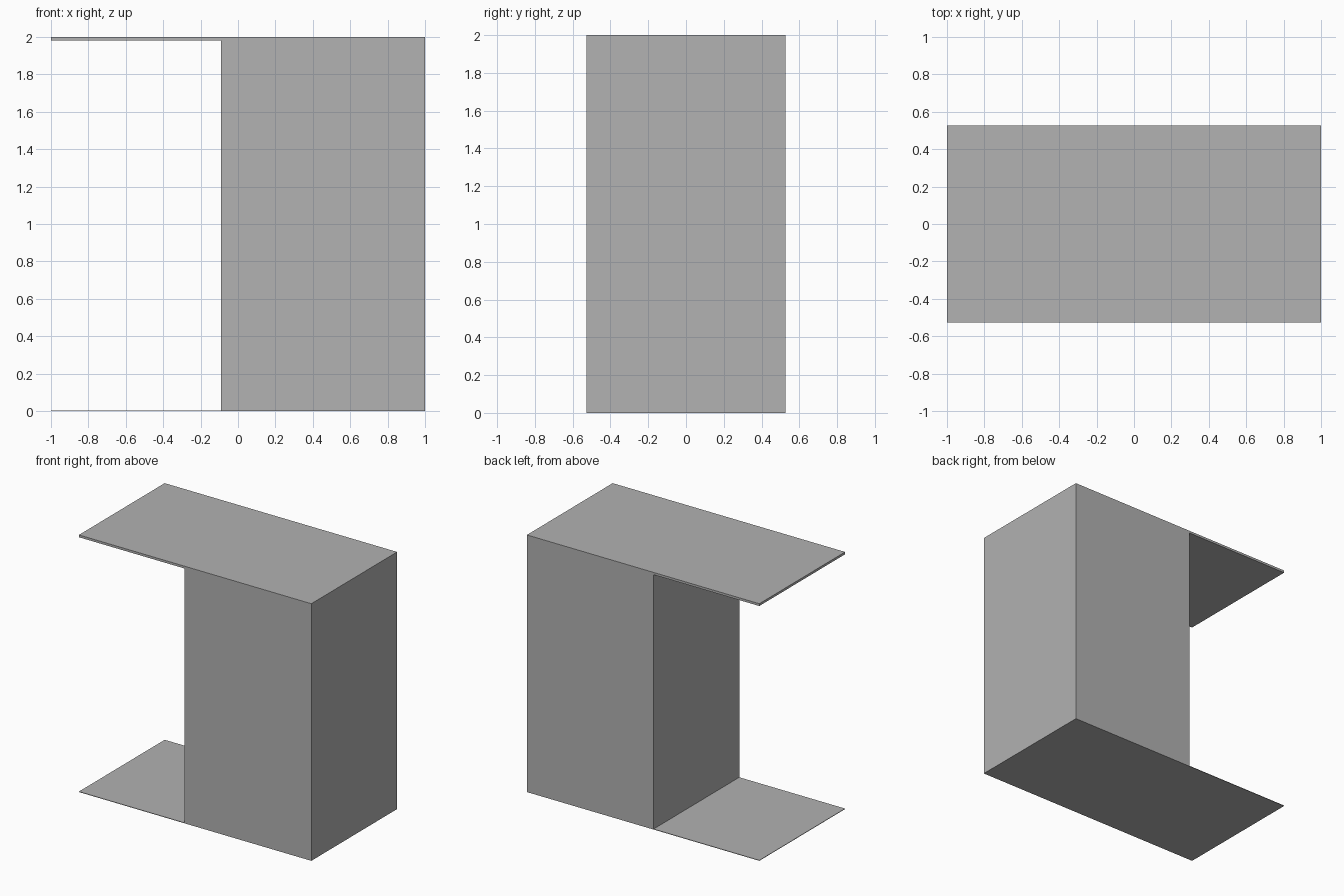
import bpy
import bmesh

cube = bpy.data.objects.get("Cube")
if cube:
    bpy.data.objects.remove(cube, do_unlink=True)

# Single flat grey
grey = bpy.data.materials.new("light_grey")
grey.use_nodes = True
colour = (0.445, 0.445, 0.445, 1)
grey.diffuse_color = colour
grey.node_tree.nodes["Principled BSDF"].inputs["Base Color"].default_value = colour

# Overall sizes
half_width, half_depth, height = 1.0, 0.527, 2.0
wall_x = -0.09
top_thickness, base_thickness = 0.018, 0.004


def extrude_profile(name, points):
    """Extrude an outline in the x-z plane through the full depth."""
    bm = bmesh.new()
    face = bm.faces.new([bm.verts.new((x, -half_depth, z)) for x, z in points])
    result = bmesh.ops.extrude_face_region(bm, geom=[face])
    moved = [g for g in result["geom"] if isinstance(g, bmesh.types.BMVert)]
    bmesh.ops.translate(bm, verts=moved, vec=(0, 2 * half_depth, 0))
    bmesh.ops.recalc_face_normals(bm, faces=bm.faces)
    mesh = bpy.data.meshes.new(name)
    bm.to_mesh(mesh)
    bm.free()
    mesh.materials.append(grey)
    obj = bpy.data.objects.new(name, mesh)
    bpy.context.collection.objects.link(obj)
    return obj


# Solid cabinet with overhanging top and thin base plate
extrude_profile("cabinet_with_top_and_base", [
    (-half_width, 0),
    (half_width, 0),
    (half_width, height),
    (-half_width, height),
    (-half_width, height - top_thickness),
    (wall_x, height - top_thickness),
    (wall_x, base_thickness),
    (-half_width, base_thickness),
])
